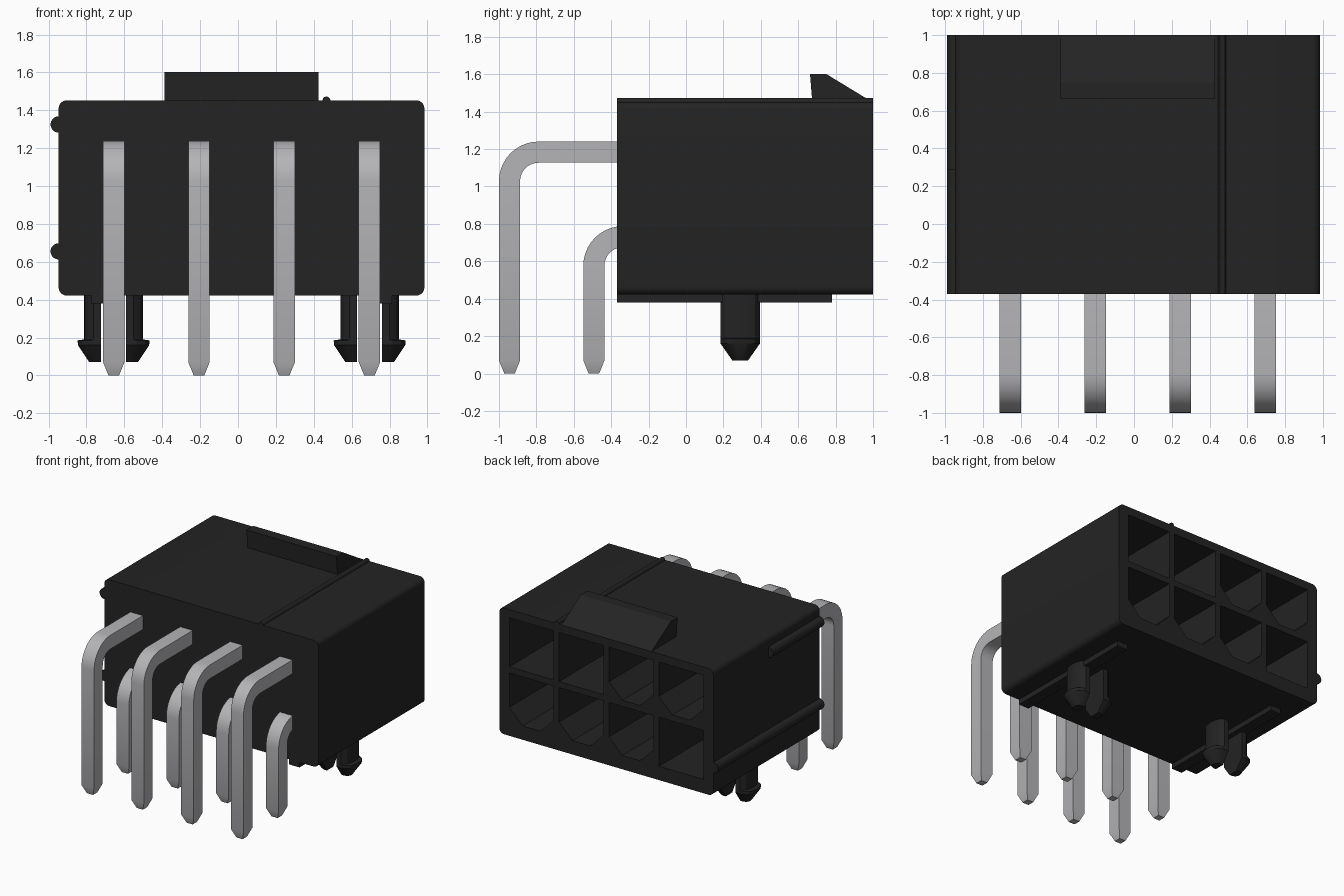
import bpy, bmesh, math
from mathutils import Vector

if "Cube" in bpy.data.objects:
    bpy.data.objects.remove(bpy.data.objects["Cube"])


def material(name, rgb):
    m = bpy.data.materials.new(name)
    m.diffuse_color = (*rgb, 1)
    m.use_nodes = True
    m.node_tree.nodes["Principled BSDF"].inputs["Base Color"].default_value = m.diffuse_color
    return m


BLACK = material("black plastic", (0.017, 0.017, 0.017))
SILVER = material("tinned metal", (0.46, 0.46, 0.48))
CX = 0.019                                    # middle of the housing
COLS = [CX + 0.45 * (i - 1.5) for i in range(4)]
ROWS = [1.185, 0.735]                         # heights of the two contact rows
FRONT, BACK = -0.37, 1.0


def loft(name, rings, mat):
    """Skin a list of equal-length point rings and cap both ends."""
    bm = bmesh.new()
    vs = [[bm.verts.new(p) for p in r] for r in rings]
    n = len(vs[0])
    for a, b in zip(vs, vs[1:]):
        for i in range(n):
            bm.faces.new((a[i], a[(i + 1) % n], b[(i + 1) % n], b[i]))
    bm.faces.new(vs[0])
    bm.faces.new(vs[-1])
    bmesh.ops.recalc_face_normals(bm, faces=bm.faces)
    me = bpy.data.meshes.new(name)
    bm.to_mesh(me)
    bm.free()
    me.materials.append(mat)
    ob = bpy.data.objects.new(name, me)
    bpy.context.collection.objects.link(ob)
    return ob


def prism_y(name, xz, y0, y1, mat=BLACK):
    return loft(name, [[(x, y, z) for x, z in xz] for y in (y0, y1)], mat)


def rect(x0, x1, z0, z1):
    return [(x0, z0), (x1, z0), (x1, z1), (x0, z1)]


def circle(cx, cz, r, n=20):
    return [(cx + r * math.cos(2 * math.pi * i / n),
             cz + r * math.sin(2 * math.pi * i / n)) for i in range(n)]


def round_rect(x0, x1, z0, z1, r, n=6):
    pts = []
    for k, (cx, cz) in enumerate([(x1 - r, z1 - r), (x0 + r, z1 - r),
                                  (x0 + r, z0 + r), (x1 - r, z0 + r)]):
        for i in range(n + 1):
            a = math.pi / 2 * (k + i / n)
            pts.append((cx + r * math.cos(a), cz + r * math.sin(a)))
    return pts


def smooth(ob):
    bpy.ops.object.select_all(action='DESELECT')
    ob.select_set(True)
    bpy.context.view_layer.objects.active = ob
    bpy.ops.object.shade_smooth_by_angle(angle=math.radians(30))


# housing with eight contact cavities; True marks keyed (chamfered) openings,
# listed from -x to +x
housing = prism_y("housing", round_rect(-0.947, 0.984, 0.422, 1.452, 0.042), FRONT, BACK)
KEYED = [(True, True, False, False), (False, True, True, True)]
H, C = 0.2, 0.12
for z, keys in zip(ROWS, KEYED):
    for x, keyed in zip(COLS, keys):
        prof = rect(x - H, x + H, z - H, z + H)
        if keyed:
            prof = [(x - H + C, z - H), (x + H - C, z - H), (x + H, z - H + C),
                    (x + H, z + H), (x - H, z + H), (x - H, z - H + C)]
        cutter = prism_y("cavity_cutter", prof, -0.2, BACK + 0.1)
        cutter.hide_render = True
        mod = housing.modifiers.new("cavity", 'BOOLEAN')
        mod.operation, mod.solver, mod.object = 'DIFFERENCE', 'EXACT', cutter
        bpy.context.view_layer.objects.active = housing
        bpy.ops.object.modifier_apply(modifier=mod.name)
        bpy.data.objects.remove(cutter)
smooth(housing)

# polarising ribs: two on the left side, a thin one on top
smooth(prism_y("upper_side_rib", circle(-0.947, 1.325, 0.043), FRONT, 0.29))
smooth(prism_y("lower_side_rib", circle(-0.947, 0.655, 0.043), FRONT, BACK))
smooth(prism_y("top_rib", circle(0.467, 1.452, 0.021, 12), FRONT, BACK))

# latch ramp on the top
ramp = [(0.676, 1.44), (0.663, 1.602), (0.749, 1.602), (0.996, 1.452), (0.996, 1.44)]
loft("latch_ramp", [[(x, y, z) for y, z in ramp] for x in (-0.388, 0.425)], BLACK)


# board lock prong: flat inner face, rounded outer face, barbed foot
def prong_ring(cx, side, z, outer, hy, inner=0.066, n=8):
    ring = [(cx + side * inner, 0.29 + hy, z), (cx + side * inner, 0.29 - hy, z)]
    for i in range(n + 1):
        t = -1 + 2 * i / n
        x = inner + (outer - inner) * (0.45 + 0.55 * math.sqrt(1 - t * t))
        ring.append((cx + side * x, 0.29 + hy * t, z))
    return ring


for s in (-1, 1):
    cx = CX + s * 0.676
    # standoff strip under the housing
    prism_y("standoff_strip", rect(CX + s * 0.748 - 0.047, CX + s * 0.748 + 0.047,
                                   0.38, 0.44), FRONT, 0.78)
    for side in (-1, 1):
        levels = [(0.44, 0.155, 0.105), (0.19, 0.155, 0.105), (0.185, 0.19, 0.105),
                  (0.16, 0.188, 0.105), (0.07, 0.128, 0.042)]
        smooth(loft("board_lock_prong",
                    [prong_ring(cx, side, *lv) for lv in levels], BLACK))

# bent square contact pins: tip on the board, bend, then into the cavity
W = 0.0565


def pin(name, x, y, top):
    r = 0.155                                  # centreline bend radius
    zc = top - W - r
    path = [(y, 0.0, 0, 0.028), (y, 0.07, 0, W)]
    for i in range(11):
        a = math.pi / 2 * i / 10
        path.append((y + r - r * math.cos(a), zc + r * math.sin(a), a, W))
    path += [(0.4, top - W, math.pi / 2, W), (0.46, top - W, math.pi / 2, 0.028)]
    rings = []
    for py, pz, a, w in path:
        n = Vector((0, -math.cos(a), math.sin(a)))     # outward across the bend
        c = Vector((x, py, pz))
        ex = Vector((w, 0, 0))
        rings.append([c - ex - n * w, c + ex - n * w, c + ex + n * w, c - ex + n * w])
    smooth(loft(name, rings, SILVER))


for x in COLS:
    pin("long_pin", x, -1 + W, 1.24)
    pin("short_pin", x, -0.549 + W, 0.788)
